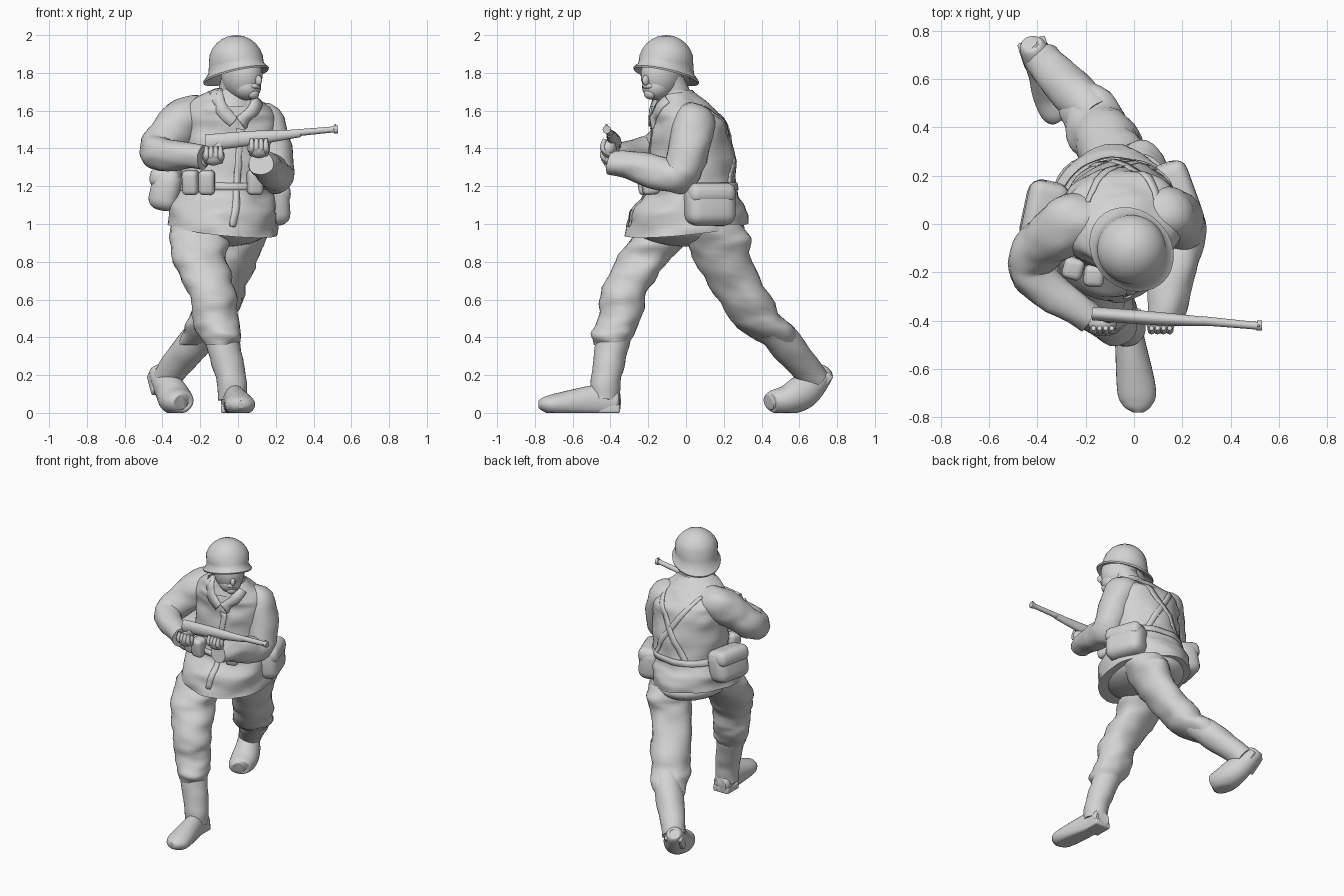
import bpy, bmesh, math
from mathutils import Vector, noise

ACROSS, DEEP, UP = Vector((1, 0, 0)), Vector((0, 1, 0)), Vector((0, 0, 1))

cube = bpy.data.objects.get("Cube")
if cube:
    bpy.data.objects.remove(cube, do_unlink=True)

# Single plain material
tone = (.65, .65, .65, 1)
grey = bpy.data.materials.new("plain_grey")
grey.use_nodes = True
grey.diffuse_color = tone
grey.node_tree.nodes["Principled BSDF"].inputs["Base Color"].default_value = tone


def finish(name, bm):
    bmesh.ops.recalc_face_normals(bm, faces=bm.faces)
    mesh = bpy.data.meshes.new(name)
    bm.to_mesh(mesh)
    bm.free()
    mesh.materials.append(grey)
    part = bpy.data.objects.new(name, mesh)
    bpy.context.collection.objects.link(part)
    bpy.ops.object.select_all(action='DESELECT')
    part.select_set(True)
    bpy.context.view_layer.objects.active = part
    bpy.ops.object.shade_smooth_by_angle(angle=math.radians(50))
    return part


def spline(points, steps):
    """Smooth the control tuples with a Catmull-Rom curve."""
    out = []
    last = len(points) - 1
    for i in range(last):
        before, start = points[max(i - 1, 0)], points[i]
        end, after = points[i + 1], points[min(i + 2, last)]
        for step in range(steps):
            t = step / steps
            out.append([b + t / 2 * (c - a + t * (2*a - 5*b + 4*c - d + t * (3*(b - c) + d - a)))
                        for a, b, c, d in zip(before, start, end, after)])
    return out + [list(points[last])]


def bridge(bm, rings, closed=True):
    for lower, upper in zip(rings, rings[1:]):
        for k in range(len(lower) if closed else len(lower) - 1):
            j = (k + 1) % len(lower)
            bm.faces.new((lower[k], lower[j], upper[j], upper[k]))
    if closed:
        bm.faces.new(rings[0])
        bm.faces.new(rings[-1])


def loft(name, sections, ref=None, folds=0, sides=28, steps=6, tilt=0):
    """Skin ellipses (x, y, z, half width, half depth); rings are level unless ref is given."""
    sections = spline([s if len(s) > 4 else s + s[-1:] for s in sections], steps)
    centres = [Vector(s[:3]) for s in sections]
    bm = bmesh.new()
    rings = []
    side, depth = ref or ACROSS, DEEP
    for i, (centre, section) in enumerate(zip(centres, sections)):
        if ref:
            along = (centres[min(i + 1, len(centres) - 1)] - centres[max(i - 1, 0)]).normalized()
            side = (side - along * side.dot(along)).normalized()
            depth = along.cross(side)
        ring = []
        for k in range(sides):
            angle = math.tau * k / sides
            offset = side * math.cos(angle) * section[3] + depth * math.sin(angle) * section[4]
            point = centre + offset
            point.z += tilt * (1 - i / len(centres)) ** 4 * (offset.y - offset.x)
            if folds:
                sample = Vector((point.x * 6, point.y * 6, point.z * 11))
                point += offset.normalized() * folds * (noise.noise(sample) + noise.noise(sample * 2) / 2)
            point.z = max(point.z, 0)
            ring.append(bm.verts.new(point))
        rings.append(ring)
    bridge(bm, rings)
    return finish(name, bm)


def place(part, location, turn):
    part.location = location
    part.rotation_euler = [math.radians(angle) for angle in turn]
    return part


def ball(name, location, scale, yaw=0):
    bm = bmesh.new()
    bmesh.ops.create_uvsphere(bm, u_segments=24, v_segments=16, radius=1)
    bmesh.ops.scale(bm, vec=scale, verts=bm.verts)
    return place(finish(name, bm), location, (0, 0, yaw))


def box(name, location, size, turn=(0, 0, 0), bevel=.01):
    bm = bmesh.new()
    bmesh.ops.create_cube(bm, size=1)
    bmesh.ops.scale(bm, vec=size, verts=bm.verts)
    bmesh.ops.bevel(bm, geom=bm.edges[:], offset=bevel, segments=4, profile=.5, affect='EDGES')
    return place(finish(name, bm), location, turn)


def ribbon(name, points, width, target, thickness=.006):
    """Flat strip laid on the surface of the target."""
    path = [Vector(p) for p in spline(points, 8)]
    bm = bmesh.new()
    rows = []
    for i, point in enumerate(path):
        along = path[min(i + 1, len(path) - 1)] - path[max(i - 1, 0)]
        side = along.cross(Vector((point.x, point.y, 0))).normalized() * width / 2
        rows.append([bm.verts.new(point + side * f) for f in (-1, 0, 1)])
    bridge(bm, rows, closed=False)
    strip = finish(name, bm)
    wrap = strip.modifiers.new("wrap", 'SHRINKWRAP')
    wrap.target = target
    wrap.wrap_mode = 'ABOVE_SURFACE'
    wrap.offset = .002
    solid = strip.modifiers.new("solid", 'SOLIDIFY')
    solid.thickness, solid.offset = thickness, 0


# Jacket, with the seat of the trousers closing it below
jacket = loft("jacket", [
    (-.08, 0, .97, .29, .32), (-.08, .01, 1.08, .28, .3), (-.06, .03, 1.2, .25, .24),
    (-.05, .02, 1.5, .26, .21), (-.06, -.01, 1.6, .24, .17), (-.06, -.04, 1.66, .18, .13),
    (-.04, -.06, 1.71, .1)], folds=.018, sides=48, steps=8, tilt=.1)
ball("trouser_seat", (-.07, .02, .98), (.24, .29, .1))
turns = [math.tau * i / 16 for i in range(17)]
ribbon("belt", [(.26 * math.cos(a) - .06, .25 * math.sin(a) + .03, 1.2) for a in turns], .04, jacket, .01)
ribbon("front_placket", [(.02, -.22, 1.5), (0, -.23, 1.2), (-.02, -.33, 1)], .04, jacket)
for side, sign in (("left", 1), ("right", -1)):
    ribbon(side + "_back_strap", [(sign * .16 - .04, .1, 1.65), (sign * .06 - .04, .23, 1.5),
                                  (-sign * .14 - .04, .25, 1.2)], .04, jacket)
    ribbon(side + "_lapel", [(sign * .1, -.1, 1.66), (sign * .08, -.17, 1.6),
                             (sign * .02, -.21, 1.54)], .07, jacket, .014)

# Trousers
loft("front_trouser_leg", [
    (-.2, -.06, 1, .15, .17), (-.21, -.15, .9, .155), (-.2, -.23, .8, .14), (-.14, -.33, .64, .13, .12),
    (-.12, -.35, .52, .12, .11), (-.1, -.38, .42, .115), (-.09, -.39, .36, .085)], folds=.022)
loft("rear_trouser_leg", [
    (.02, .12, 1, .15, .18), (.02, .17, .92, .13, .17), (-.02, .2, .8, .13, .15),
    (-.12, .34, .55, .125, .14), (-.17, .42, .45, .125, .14), (-.22, .5, .36, .085)], folds=.022)

# Boots
loft("front_boot_shaft", [(-.09, -.38, .4, .09), (-.04, -.42, .2, .08), (-.03, -.43, .07, .075)],
     ref=ACROSS, folds=.008)
loft("rear_boot_shaft", [(-.15, .44, .46, .085), (-.26, .55, .34, .09), (-.38, .68, .18, .075)],
     ref=ACROSS, folds=.008)
loft("front_boot", [
    (-.03, -.35, .06, .04), (-.03, -.37, .06, .06, .07), (-.02, -.46, .06, .06, .09),
    (.01, -.68, .045, .08, .06), (.015, -.75, .045, .06, .04), (.015, -.78, .045, .02)], ref=ACROSS)
loft("rear_boot", [
    (-.3, .44, .055, .04), (-.31, .46, .06, .075, .06), (-.33, .54, .07, .09, .08),
    (-.36, .63, .12, .08, .09), (-.42, .73, .21, .055), (-.43, .75, .23, .03)], ref=ACROSS)
heel = (.12, .13, .045)
box("front_boot_heel", (-.03, -.415, .022), heel)
box("rear_boot_heel", (-.41, .71, .155), heel, (50, 0, 18))

# Sleeves
loft("right_sleeve", [
    (-.17, .02, 1.57, .1), (-.27, 0, 1.56, .12), (-.36, -.07, 1.48, .11), (-.43, -.16, 1.4, .093),
    (-.39, -.25, 1.37, .088), (-.18, -.39, 1.35, .062)], ref=UP, folds=.016)
loft("left_sleeve", [
    (.07, .03, 1.56, .09), (.15, .04, 1.52, .11), (.2, -.02, 1.28, .1), (.2, -.08, 1.25, .09),
    (.17, -.2, 1.29, .085), (.12, -.4, 1.33, .068)], ref=ACROSS, folds=.016)

# Hands with curled fingers
for side, x, z in (("right", -.13, 1.36), ("left", .11, 1.4)):
    ball(side + "_palm", (x, -.41, z), (.06, .042, .05))
    for i in range(4):
        across = x + .025 * (i - 1.5)
        loft(side + "_finger_%d" % i, [(across, -.4, z - .03, .014), (across, -.44, z, .016),
             (across, -.43, z + .05, .01)], ref=ACROSS, sides=12)

# Rifle
loft("rifle_stock", [(-.17, -.37, 1.43, .028, .044), (.08, -.39, 1.455, .028, .038),
                     (.33, -.405, 1.48, .017, .02)], ref=DEEP)
loft("rifle_barrel", [(.28, -.4, 1.48, .019), (.5, -.42, 1.5, .016), (.51, -.42, 1.5, .021),
                      (.53, -.42, 1.5, .021)], ref=DEEP, sides=16)
box("front_sight", (.515, -.42, 1.52), (.01, .01, .02), bevel=.002)
loft("rifle_grip", [(-.19, -.38, 1.32, .025), (-.09, -.38, 1.42, .03)], ref=DEEP, sides=16)

# Neck, collar and head, turned toward the left
loft("neck", [(-.03, -.03, 1.6, .1), (0, -.1, 1.78, .088)])
loft("collar", [(-.04, -.04, 1.62, .15), (-.03, -.055, 1.67, .117), (-.02, -.065, 1.71, .1)])
ball("head", (.02, -.13, 1.79), (.1, .12, .13), 45)
ball("jaw", (.045, -.155, 1.725), (.075, .08, .07), 45)
ball("chin", (.08, -.19, 1.69), (.035, .03, .03), 45)
ball("nose", (.105, -.21, 1.76), (.016, .026, .028), 45)
ball("mouth", (.09, -.2, 1.73), (.036, .024, .018), 45)

# Helmet: round dome, then an oval flared rim that drops toward the back
dome = [(.148 * math.sin(a), 1.85 + .15 * math.cos(a), 0) for a in (.03 + i / 4 for i in range(6))]
rim = [(.15, 1.85, .5), (.157, 1.82, .8), (.188, 1.79, 1), (.185, 1.78, 1), (.13, 1.8, .8), (.08, 1.86, 0)]
bm = bmesh.new()
rings = []
diagonal = math.sqrt(.5)
for radius, height, drop in dome + rim:
    rings.append([])
    for k in range(36):
        angle = math.tau * k / 36
        forward = radius * math.cos(angle)
        sideways = radius * math.sin(angle) * (1 - .15 * drop)
        rings[-1].append(bm.verts.new((diagonal * (forward + sideways) - .01,
                                       diagonal * (sideways - forward) - .105,
                                       height + .05 * drop * math.cos(angle))))
bridge(bm, rings)
finish("helmet", bm)

# Belt kit: each bag has a slightly prouder flap
for side, x, y, z, turn in (("left", .17, .125, 1.1, (0, -4, 20)), ("right", -.37, .045, 1.18, (0, 12, -12))):
    box(side + "_bag", (x, y, z), (.16, .27, .22), turn, .06)
    box(side + "_bag_flap", (x, y, z + .06), (.165, .26, .11), turn, .045)
for name, x, y, yaw in (("outer", -.25, -.18, -15), ("inner", -.165, -.21, -5), ("left", .09, -.19, 10)):
    box(name + "_ammunition_pouch", (x, y, 1.22), (.085, .09, .13), (8, 0, yaw), .025)
